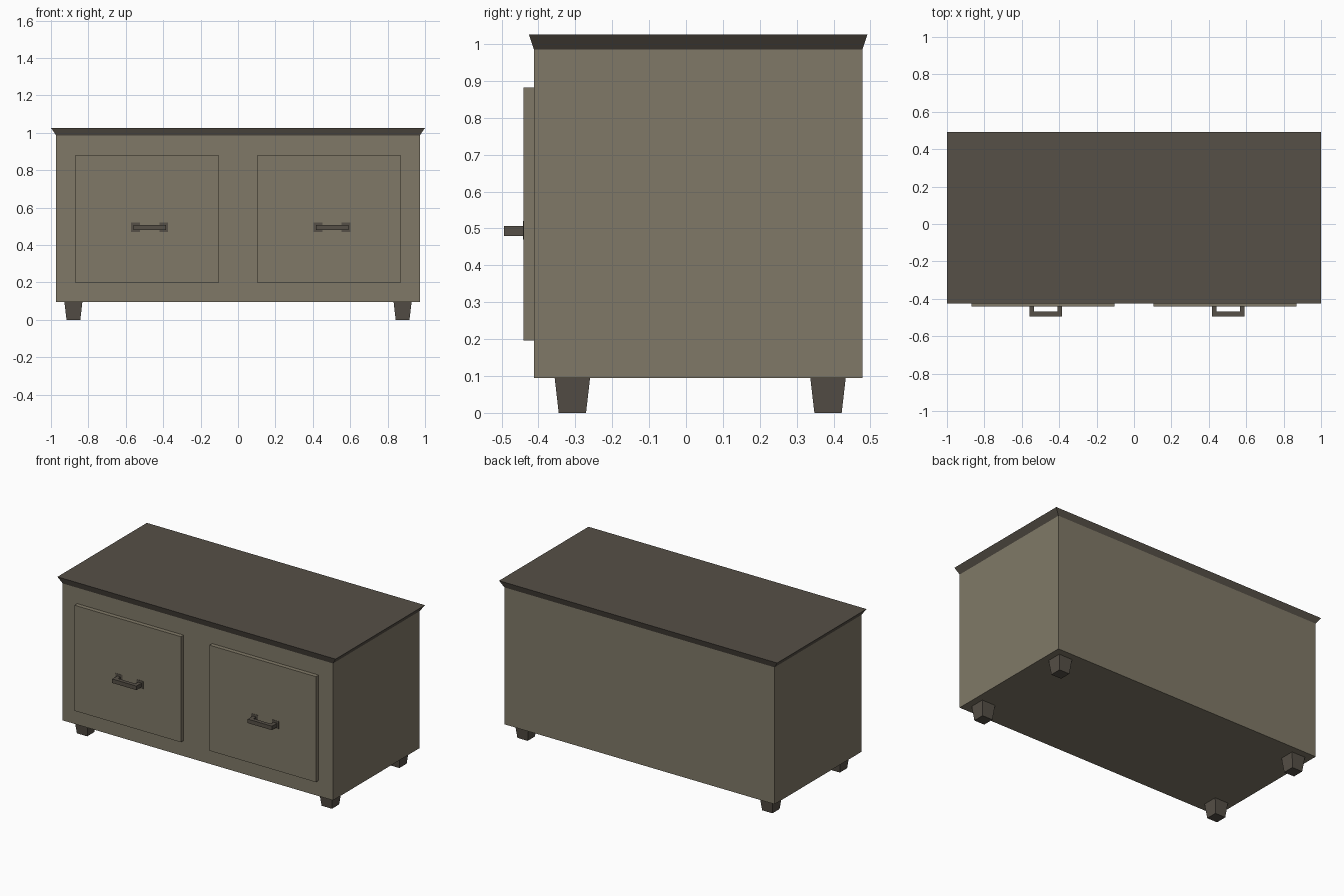
import bpy
import bmesh

old = bpy.data.objects.get("Cube")
if old:
    bpy.data.objects.remove(old, do_unlink=True)


def material(name, rgb):
    mat = bpy.data.materials.new(name)
    mat.use_nodes = True
    mat.diffuse_color = (*rgb, 1)
    mat.node_tree.nodes["Principled BSDF"].inputs["Base Color"].default_value = (*rgb, 1)
    return mat


taupe = material("taupe paint", (0.216, 0.191, 0.136))
dark = material("dark brown wood", (0.093, 0.080, 0.063))


def box(name, mat, x, y, z, grow=(0, 0), top_grow=(0, 0)):
    """Box from ranges; grow widens the bottom, top_grow the top."""
    bm = bmesh.new()
    rings = []
    for height, (gx, gy) in ((z[0], grow), (z[1], top_grow)):
        corners = ((x[0] - gx, y[0] - gy), (x[1] + gx, y[0] - gy),
                   (x[1] + gx, y[1] + gy), (x[0] - gx, y[1] + gy))
        rings.append([bm.verts.new((px, py, height)) for px, py in corners])
    low, high = rings
    bm.faces.new(low[::-1])
    bm.faces.new(high)
    for i in range(4):
        j = (i + 1) % 4
        bm.faces.new((low[i], low[j], high[j], high[i]))
    mesh = bpy.data.meshes.new(name)
    bm.to_mesh(mesh)
    bm.free()
    mesh.materials.append(mat)
    obj = bpy.data.objects.new(name, mesh)
    bpy.context.collection.objects.link(obj)
    return obj


# Carcass and flared top
box("cabinet_body", taupe, (-0.972, 0.972), (-0.412, 0.478), (0.095, 0.985))
box("cabinet_top", dark, (-0.972, 0.972), (-0.412, 0.478), (0.985, 1.026),
    top_grow=(0.028, 0.014))

# Tapered feet
for side, sx in (("left", 1), ("right", -1)):
    for end, cy in (("front", -0.308), ("back", 0.385)):
        cx = sx * 0.88
        box(f"{end}_{side}_foot", dark, (cx - 0.037, cx + 0.037),
            (cy - 0.037, cy + 0.037), (0, 0.095), top_grow=(0.011, 0.011))

# Doors with bracket handles
for side, sx, hx in (("left", 1, 0.503), ("right", -1, -0.472)):
    edges = sorted((sx * 0.103, sx * 0.868))
    box(f"{side}_door", taupe, edges, (-0.44, -0.412), (0.196, 0.882))
    box(f"{side}_handle_bar", dark, (hx - 0.087, hx + 0.087),
        (-0.494, -0.469), (0.48, 0.506))
    for label, s in (("outer", sx), ("inner", -sx)):
        px = hx + s * 0.075
        box(f"{side}_handle_{label}_post", dark, (px - 0.012, px + 0.012),
            (-0.47, -0.438), (0.48, 0.506))
        # Thin mounting plates behind the posts
        box(f"{side}_handle_{label}_plate", dark, (px - 0.024, px + 0.024),
            (-0.442, -0.438), (0.47, 0.52))
